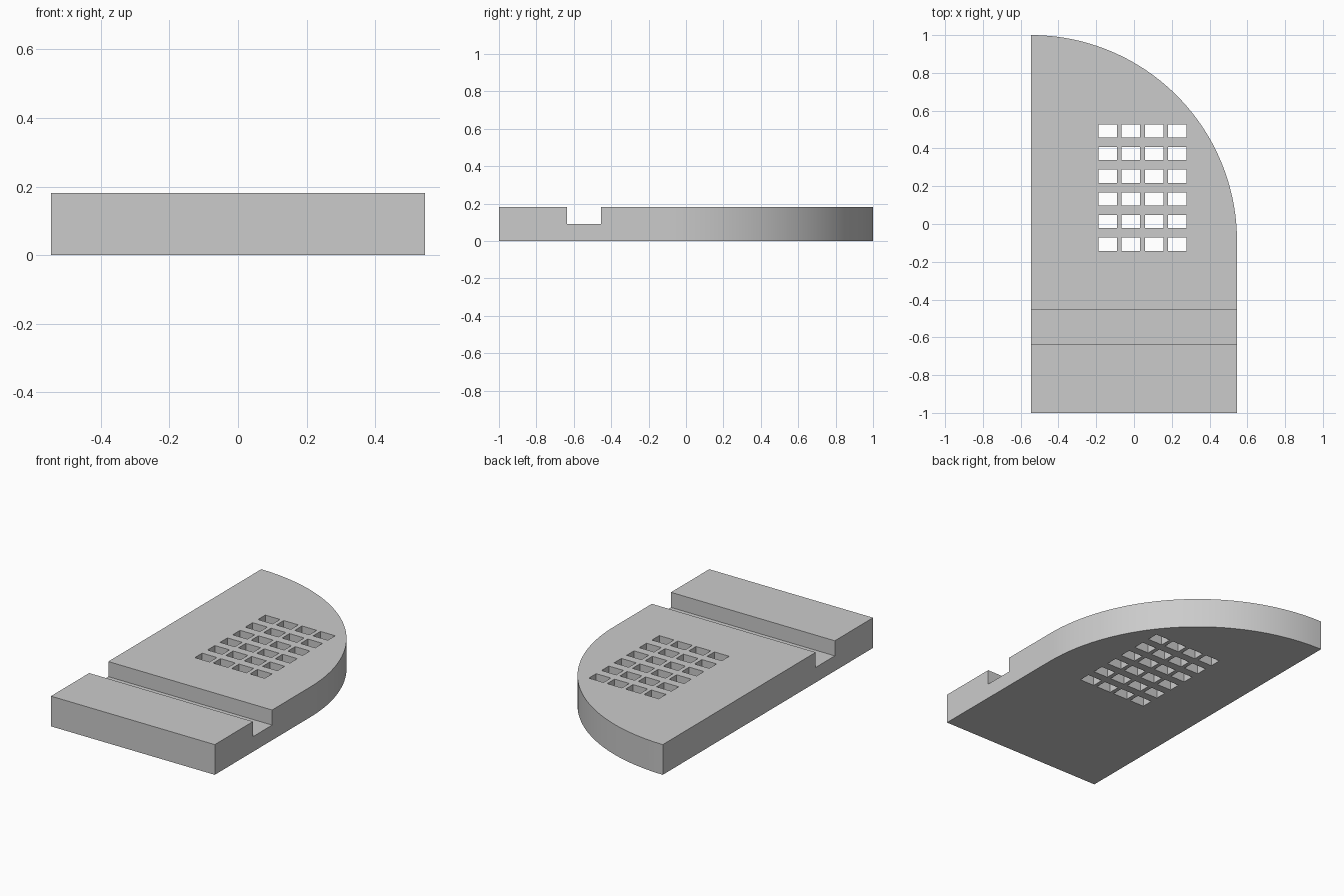
import bpy, bmesh, math
from mathutils import Matrix, Vector

cube = bpy.data.objects.get("Cube")
if cube:
    bpy.data.objects.remove(cube, do_unlink=True)

UNIT = 1 / 11                # the plate is 22 units long
HALF_W = 6 * UNIT
THICK = 2 * UNIT
RADIUS = 12 * UNIT
ARC_Y = 1 - RADIUS

grey = bpy.data.materials.new("plain grey")
grey.use_nodes = True
colour = (0.6, 0.6, 0.6, 1)
grey.diffuse_color = colour
grey.node_tree.nodes["Principled BSDF"].inputs["Base Color"].default_value = colour


def add_object(name, bm):
    bmesh.ops.recalc_face_normals(bm, faces=bm.faces)
    mesh = bpy.data.meshes.new(name)
    bm.to_mesh(mesh)
    bm.free()
    mesh.materials.append(grey)
    obj = bpy.data.objects.new(name, mesh)
    bpy.context.collection.objects.link(obj)
    return obj


def add_box(bm, centre, size):
    matrix = Matrix.Translation(centre) @ Matrix.Diagonal((*size, 1))
    bmesh.ops.create_cube(bm, size=1, matrix=matrix)


# Plate outline: straight front and sides, quarter-round back left corner
bm = bmesh.new()
outline = [(-HALF_W, -1), (HALF_W, -1)]
STEPS = 48
for i in range(STEPS + 1):
    a = math.pi / 2 * i / STEPS
    outline.append((-HALF_W + RADIUS * math.cos(a), ARC_Y + RADIUS * math.sin(a)))
base = bm.faces.new([bm.verts.new((x, y, 0)) for x, y in outline])
top = bmesh.ops.extrude_face_region(bm, geom=[base], use_keep_orig=True)["geom"]
bmesh.ops.translate(bm, vec=(0, 0, THICK),
                    verts=[v for v in top if isinstance(v, bmesh.types.BMVert)])
plate = add_object("plate", bm)

# Cutters: cross groove and a grid of through holes
bm = bmesh.new()
add_box(bm, Vector((0, -6 * UNIT, THICK)), (2, 2 * UNIT, THICK))
for col in range(4):
    for row in range(6):
        add_box(bm, Vector((-0.139 + 0.1225 * col, -0.107 + 0.12 * row, THICK / 2)),
                (0.098, 0.07, 1))
cutter = add_object("groove_and_hole_cutter", bm)
cutter.hide_render = True

# Cut the plate, then discard the cutter
cut = plate.modifiers.new("cut", "BOOLEAN")
cut.operation = "DIFFERENCE"
cut.solver = "EXACT"
cut.object = cutter
bpy.context.view_layer.objects.active = plate
plate.select_set(True)
bpy.ops.object.modifier_apply(modifier=cut.name)
bpy.data.objects.remove(cutter, do_unlink=True)
bpy.ops.object.shade_smooth_by_angle(angle=math.radians(30))
